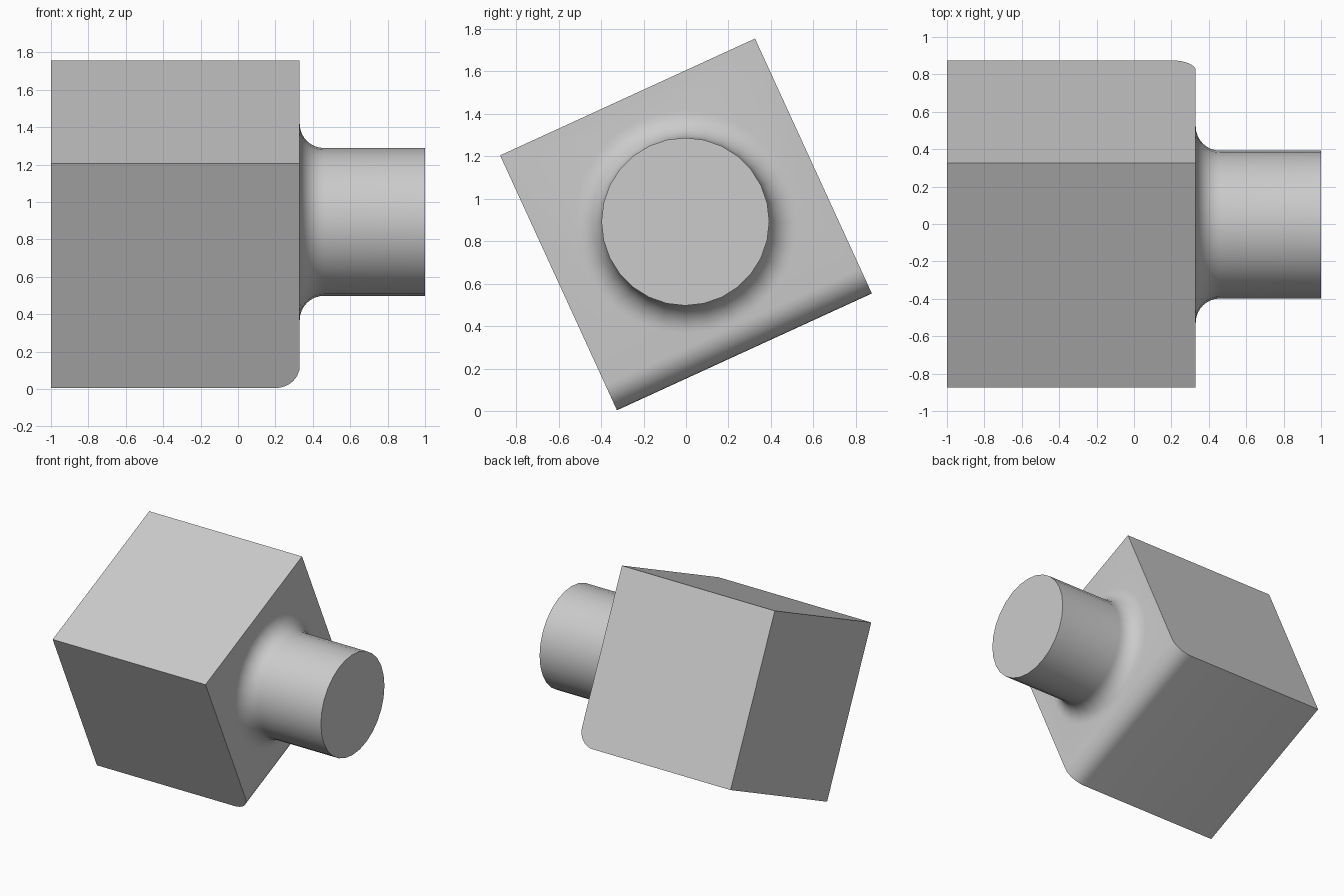
import bpy, bmesh, math
from mathutils import Matrix, Vector

if "Cube" in bpy.data.objects:
    bpy.data.objects.remove(bpy.data.objects["Cube"])

grey = bpy.data.materials.new("plain grey")
grey.diffuse_color = (0.6, 0.6, 0.6, 1)
grey.use_nodes = True
grey.node_tree.nodes["Principled BSDF"].inputs["Base Color"].default_value = grey.diffuse_color

SIDE, FACE_X, ROUND, CENTRE_Z = 1.32, 0.33, 0.13, 0.88
TILT = math.atan2(0.55, 1.2)


def make_object(name, bm):
    mesh = bpy.data.meshes.new(name)
    bmesh.ops.recalc_face_normals(bm, faces=bm.faces[:])
    bm.to_mesh(mesh)
    bm.free()
    mesh.materials.append(grey)
    ob = bpy.data.objects.new(name, mesh)
    bpy.context.collection.objects.link(ob)
    return ob


# Tilted block with one rounded lower edge on the shaft side
bm = bmesh.new()
bmesh.ops.create_cube(bm, size=1)
bmesh.ops.scale(bm, vec=(1 + FACE_X, SIDE, SIDE), verts=bm.verts)
edge = [e for e in bm.edges if all(v.co.x > 0 and v.co.z < 0 for v in e.verts)]
bmesh.ops.bevel(bm, geom=edge, offset=ROUND, segments=8, profile=0.5, affect='EDGES')
bmesh.ops.rotate(bm, verts=bm.verts, matrix=Matrix.Rotation(TILT, 3, 'X'))
bmesh.ops.translate(bm, verts=bm.verts, vec=((FACE_X - 1) / 2, 0, CENTRE_Z))
block = make_object("block", bm)

# Shaft profile (x, radius): hidden root, concave fillet, straight barrel, cap
R = 0.395
profile = [(0.2, 0), (0.2, R + ROUND)]
for i in range(9):
    a = i / 8 * math.pi / 2
    profile.append((FACE_X + ROUND * (1 - math.cos(a)), R + ROUND * (1 - math.sin(a))))
profile += [(1.0, R), (1.0, 0)]
bm = bmesh.new()
verts = [bm.verts.new((x, 0, r)) for x, r in profile]
edges = [bm.edges.new(pair) for pair in zip(verts, verts[1:])]
bmesh.ops.spin(bm, geom=verts + edges, cent=(0, 0, 0), axis=(1, 0, 0),
               angle=math.tau, steps=28, use_merge=True)
bmesh.ops.remove_doubles(bm, verts=bm.verts, dist=0.0005)
bmesh.ops.translate(bm, verts=bm.verts, vec=Vector((0, -0.003, 0.893)))
shaft = make_object("shaft", bm)

# Fuse shaft and block into one solid
union = block.modifiers.new("fuse", 'BOOLEAN')
union.operation, union.solver, union.object = 'UNION', 'EXACT', shaft
bpy.context.view_layer.objects.active = block
block.select_set(True)
bpy.ops.object.modifier_apply(modifier=union.name)
bpy.data.objects.remove(shaft)
block.name = "block_with_shaft"
bpy.ops.object.shade_smooth_by_angle(angle=math.radians(30))
